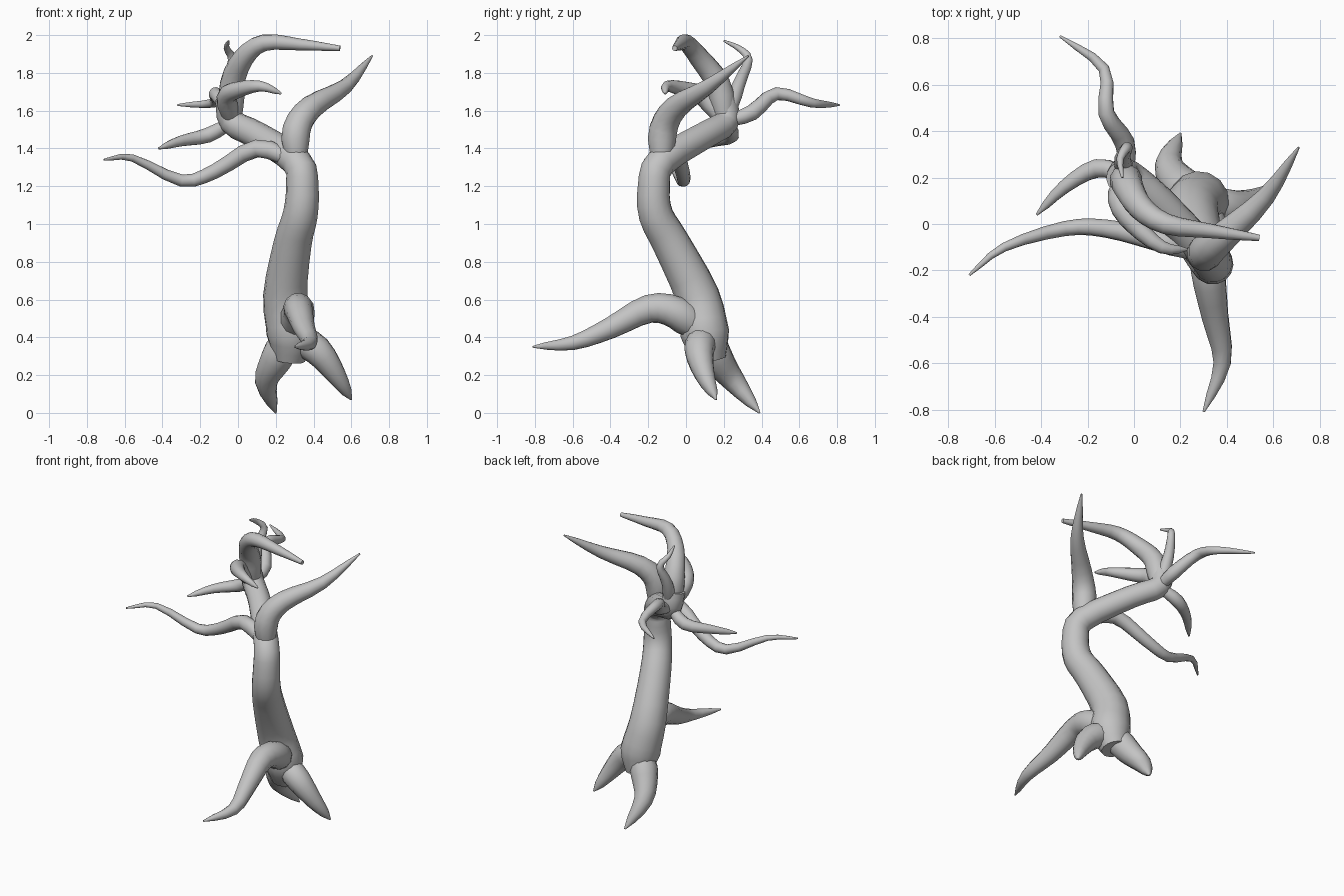
import bpy, bmesh, math
from mathutils import Vector

cube = bpy.data.objects.get("Cube")
if cube:
    bpy.data.objects.remove(cube)

bark = bpy.data.materials.new("grey bark")
bark.use_nodes = True
grey = (0.55, 0.55, 0.55, 1)
bark.diffuse_color = grey
bark.node_tree.nodes["Principled BSDF"].inputs["Base Color"].default_value = grey


def smooth_path(points, steps=3):
    """Rounded centre line passing through every point."""
    points = [Vector(p) for p in points]
    before = points[0] * 2 - points[1]
    after = points[-1] * 2 - points[-2]
    padded = [before] + points + [after]
    path = []
    for a, b, c, d in zip(padded, padded[1:], padded[2:], padded[3:]):
        for i in range(steps):
            t = i / steps
            start_pull = (c - a) * t * (1 - t) ** 2
            end_pull = (d - b) * t * t * (t - 1)
            blend = t * t * (3 - 2 * t)
            path.append(b.lerp(c, blend) + (start_pull + end_pull) / 2)
    return path + [points[-1]]


def limb(name, points, thick, thin=0.005, power=0.6, sides=12):
    """Tube along the path, narrowed at its start, tapering from thick to thin."""
    path = smooth_path(points)
    travelled = [0]
    for here, there in zip(path, path[1:]):
        travelled.append(travelled[-1] + (there - here).length)

    bm = bmesh.new()
    rings = []
    across = (path[1] - path[0]).orthogonal()
    for i, centre in enumerate(path):
        ahead = path[min(i + 1, len(path) - 1)]
        behind = path[max(i - 1, 0)]
        direction = (ahead - behind).normalized()
        across = (across - direction * across.dot(direction)).normalized()
        other = direction.cross(across)
        remaining = 1 - travelled[i] / travelled[-1]
        radius = thin + (thick - thin) * remaining ** power
        radius *= min(1, 0.6 + travelled[i] * 3)
        ring = []
        for k in range(sides):
            angle = math.tau * k / sides
            offset = across * math.cos(angle) + other * math.sin(angle)
            ring.append(bm.verts.new(centre + offset * radius))
        rings.append(ring)

    for low, high in zip(rings, rings[1:]):
        for k in range(sides):
            bm.faces.new((low[k - 1], low[k], high[k], high[k - 1]))
    bm.faces.new(reversed(rings[0]))
    bm.faces.new(rings[-1])

    mesh = bpy.data.meshes.new(name)
    bm.to_mesh(mesh)
    bm.free()
    mesh.materials.append(bark)
    obj = bpy.data.objects.new(name, mesh)
    bpy.context.collection.objects.link(obj)
    bpy.ops.object.select_all(action='DESELECT')
    obj.select_set(True)
    bpy.context.view_layer.objects.active = obj
    bpy.ops.object.shade_smooth_by_angle(angle=math.radians(50))


# Joints shared by the trunk and its limbs
base = (.28, .1, .42)
fork = (.31, -.13, 1.33)
crown = (-.03, .21, 1.54)

# Winding trunk, leaning back at the crown
limb("trunk", [(.27, .13, .28), base, (.25, .06, .62), (.29, -.08, .9),
               (.33, -.16, 1.05), (.34, -.17, 1.2), fork, (.1, .1, 1.47),
               crown, (-.05, .2, 1.66)],
     thick=.14, thin=.07, power=1.8, sides=14)

# Branches from the fork
limb("left_branch", [fork, (.31, -.12, 1.5), (.39, -.05, 1.62),
                     (.57, .12, 1.73), (.71, .33, 1.89)], thick=.09, power=.8)
limb("long_right_branch", [fork, (.1, -.07, 1.4), (-.12, -.02, 1.28),
                           (-.3, -.02, 1.23), (-.56, -.1, 1.35),
                           (-.71, -.22, 1.34)], thick=.055, power=.7)

# Branches from the crown
limb("top_branch", [crown, (-.03, .17, 1.74), (.03, .07, 1.88),
                    (.14, 0, 1.96), (.33, -.03, 1.95), (.54, -.06, 1.93)],
     thick=.08, thin=.014, power=.9)
limb("short_right_branch", [crown, (-.16, .24, 1.47), (-.3, .16, 1.44),
                            (-.42, .04, 1.4)], thick=.05)
limb("back_branch", [crown, (-.04, .35, 1.59), (-.12, .48, 1.69),
                     (-.13, .67, 1.64), (-.32, .81, 1.63)], thick=.05, power=.7)
limb("upper_twig", [crown, (-.05, .28, 1.74), (-.03, .33, 1.87),
                    (-.06, .28, 1.93), (-.05, .2, 1.97)], thick=.05, power=.8)
limb("front_curled_branch", [crown, (-.06, .1, 1.67), (0, 0, 1.71),
                             (.12, -.1, 1.73), (.23, -.11, 1.69)], thick=.065)

# Roots
limb("front_root", [base, (.32, -.05, .53), (.32, -.2, .55),
                    (.35, -.4, .45), (.38, -.6, .37), (.3, -.81, .35)],
     thick=.1, power=.7)
limb("left_root", [base, (.42, .07, .33), (.52, .1, .2), (.6, .16, .07)], thick=.1)
limb("back_root", [base, (.2, .17, .28), (.15, .26, .16), (.2, .39, 0)],
     thick=.11, power=.7)
